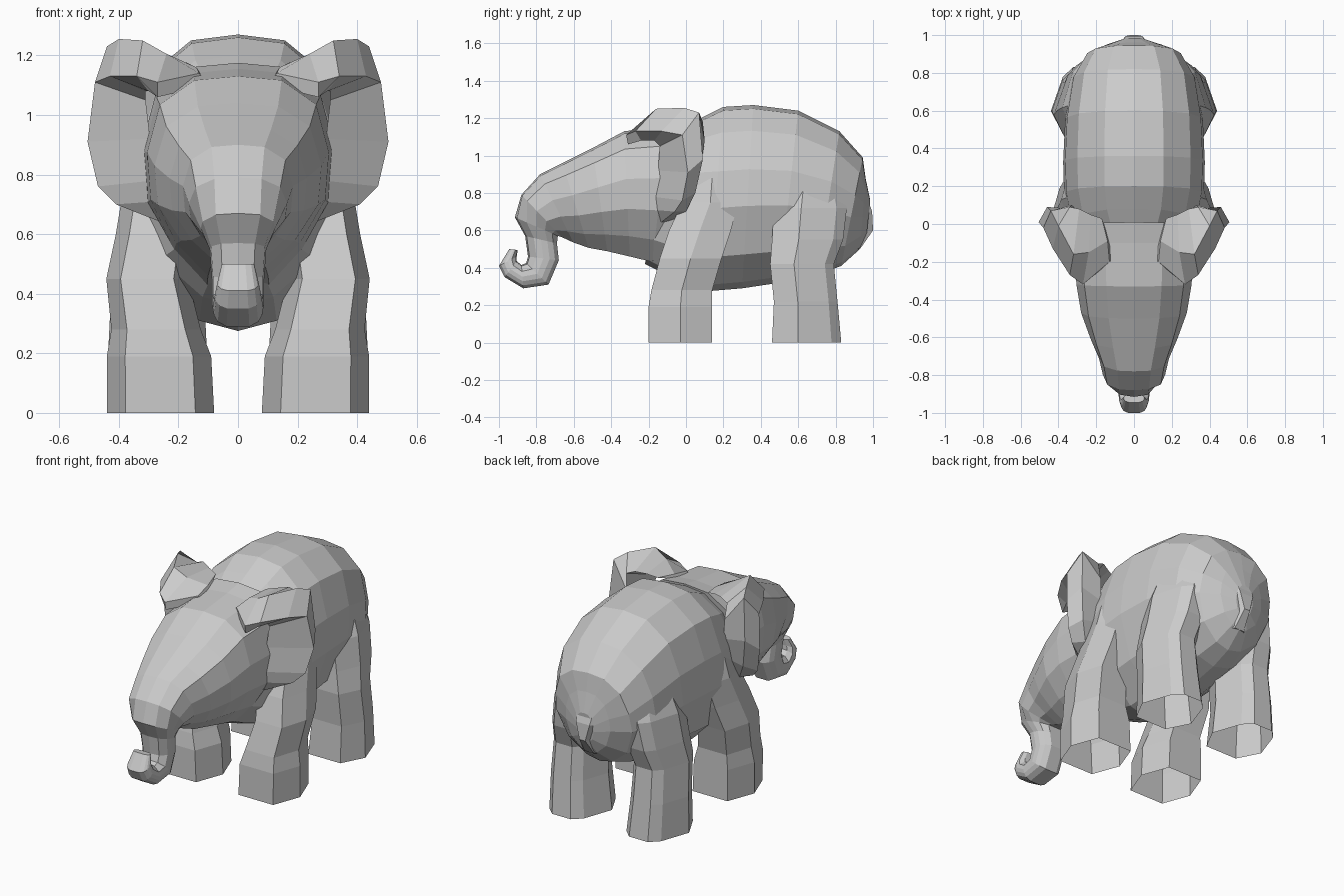
import bpy, bmesh
from mathutils import Vector


def full(half):
    """Mirror a half outline of (x, u) into a closed outline."""
    return half + [(-x, u) for x, u in reversed(half) if x > 0]


BODY = full([(0, 1), (0.42, 0.96), (0.8, 0.72), (0.97, 0.3), (1, -0.1), (0.77, -0.63), (0.35, -0.93), (0, -1)])
HEAD = full([(0, 1), (0.48, 0.96), (0.86, 0.72), (1, 0.25), (0.96, -0.22), (0.68, -0.65), (0.33, -0.97)])
TRUNK = full([(0, 1), (0.6, 0.9), (0.95, 0.45), (1, 0.0), (0.95, -0.4), (0.8, -0.75), (0.45, -1)])
HEX = full([(0.65, 1), (1, 0), (0.65, -1)])
HIND = full([(0.6, 1), (1, 0.25), (0.65, -0.72), (0.35, -1)])


def ring(top, bottom, w, outline, xc=0.0):
    """Outline stretched between two points of the side view."""
    a, b = Vector(top), Vector(bottom)
    mid, half = (a + b) / 2, (a - b) / 2
    return [(xc + w * x, *(mid + half * u)) for x, u in outline]


def loft(name, rings, cap_start=True, mirror=False):
    bm = bmesh.new()
    vs = [[bm.verts.new(p) for p in r] for r in rings]
    n = len(vs[0])
    for a, b in zip(vs, vs[1:]):
        for i in range(n):
            j = (i + 1) % n
            bm.faces.new((a[i], a[j], b[j], b[i]))
    if cap_start:
        bm.faces.new(vs[0])
    bm.faces.new(vs[-1])
    bmesh.ops.recalc_face_normals(bm, faces=bm.faces)
    me = bpy.data.meshes.new(name)
    bm.to_mesh(me)
    bm.free()
    ob = bpy.data.objects.new(name, me)
    bpy.context.collection.objects.link(ob)
    if mirror:
        ob.modifiers.new("Mirror", "MIRROR")
    return ob


# Barrel-shaped body, chest to rump
loft("body", [ring(t, b, w, BODY) for t, b, w in [
    ((-0.04, 1.14), (-0.22, 0.42), 0.27),
    ((0.08, 1.20), (-0.10, 0.36), 0.34),
    ((0.20, 1.26), (0.12, 0.275), 0.37),
    ((0.36, 1.27), (0.30, 0.29), 0.375),
    ((0.60, 1.24), (0.50, 0.32), 0.365),
    ((0.82, 1.13), (0.70, 0.36), 0.33),
    ((0.945, 0.99), (0.83, 0.41), 0.255),
    ((0.96, 0.88), (0.93, 0.50), 0.15),
    ((0.985, 0.76), (0.965, 0.57), 0.06)]])

# Short tail stub
loft("tail", [ring(t, b, w, HEX) for t, b, w in [
    ((0.94, 0.86), (0.90, 0.80), 0.10),
    ((0.995, 0.70), (0.92, 0.68), 0.07),
    ((1.00, 0.60), (0.93, 0.59), 0.03),
    ((0.93, 0.50), (0.90, 0.50), 0.05)]])

# Head running on into the curled trunk
head = [
    ((0.01, 1.175), (-0.10, 0.46), 0.32),
    ((-0.10, 1.155), (-0.18, 0.42), 0.315),
    ((-0.33, 1.13), (-0.30, 0.45), 0.305),
    ((-0.50, 1.04), (-0.42, 0.48), 0.28),
    ((-0.66, 0.96), (-0.52, 0.50), 0.23),
    ((-0.78, 0.90), (-0.60, 0.53), 0.185),
    ((-0.88, 0.79), (-0.66, 0.56), 0.165)]
trunk = [
    ((-0.915, 0.67), (-0.685, 0.57), 0.125),
    ((-0.86, 0.57), (-0.69, 0.53), 0.095),
    ((-0.845, 0.46), (-0.68, 0.44), 0.088),
    ((-0.855, 0.425), (-0.735, 0.31), 0.088),
    ((-0.88, 0.415), (-0.87, 0.29), 0.085),
    ((-0.905, 0.435), (-0.97, 0.35), 0.078),
    ((-0.905, 0.46), (-1.00, 0.41), 0.07),
    ((-0.90, 0.495), (-0.945, 0.50), 0.055)]
loft("head_and_trunk", [ring(*r, HEAD) for r in head] + [ring(*r, TRUNK) for r in trunk])

# Cupped ears: each station is inner cup, front rim, back rim, back root
loft("ear", [
    [(0.10, -0.18, 1.10), (0.13, -0.20, 1.14), (0.14, -0.09, 1.16), (0.17, 0.03, 1.175)],
    [(0.27, -0.31, 1.06), (0.27, -0.32, 1.11), (0.24, -0.15, 1.205), (0.23, 0.05, 1.19)],
    [(0.30, -0.24, 1.08), (0.34, -0.27, 1.13), (0.32, -0.16, 1.25), (0.29, 0.08, 1.20)],
    [(0.31, -0.17, 1.08), (0.43, -0.13, 1.13), (0.40, -0.01, 1.255), (0.34, 0.09, 1.18)],
    [(0.31, -0.14, 1.05), (0.48, -0.02, 1.11), (0.44, 0.07, 1.23), (0.33, 0.10, 1.08)],
    [(0.295, -0.15, 0.92), (0.505, 0.01, 0.91), (0.46, 0.09, 0.98), (0.31, 0.08, 0.95)],
    [(0.285, -0.18, 0.78), (0.47, -0.02, 0.76), (0.42, 0.05, 0.80), (0.31, 0.05, 0.82)],
    [(0.27, -0.18, 0.71), (0.41, -0.06, 0.70), (0.36, 0.00, 0.70), (0.29, 0.02, 0.75)],
    [(0.23, -0.18, 0.66), (0.27, -0.13, 0.645), (0.26, -0.05, 0.65), (0.22, -0.03, 0.70)],
], mirror=True)


def leg(name, outline, levels):
    """Angular leg, open underneath: z, front y, back y, centre x, half width."""
    loft(name, [ring((f, z), (b, z), w, outline, xc) for z, f, b, xc, w in levels],
         cap_start=False, mirror=True)


leg("front_leg", HEX, [
    (0.00, -0.20, 0.14, 0.26, 0.18),
    (0.19, -0.20, 0.14, 0.265, 0.175),
    (0.28, -0.185, 0.14, 0.275, 0.15),
    (0.45, -0.14, 0.19, 0.305, 0.137),
    (0.60, -0.09, 0.24, 0.28, 0.13),
    (0.75, -0.02, 0.28, 0.26, 0.125),
    (0.95, 0.05, 0.24, 0.23, 0.11)])

leg("hind_leg", HIND, [
    (0.00, 0.46, 0.83, 0.26, 0.18),
    (0.22, 0.47, 0.81, 0.27, 0.165),
    (0.42, 0.45, 0.79, 0.27, 0.155),
    (0.55, 0.46, 0.84, 0.25, 0.155),
    (0.72, 0.47, 0.86, 0.22, 0.16),
    (0.92, 0.54, 0.80, 0.17, 0.14)])
